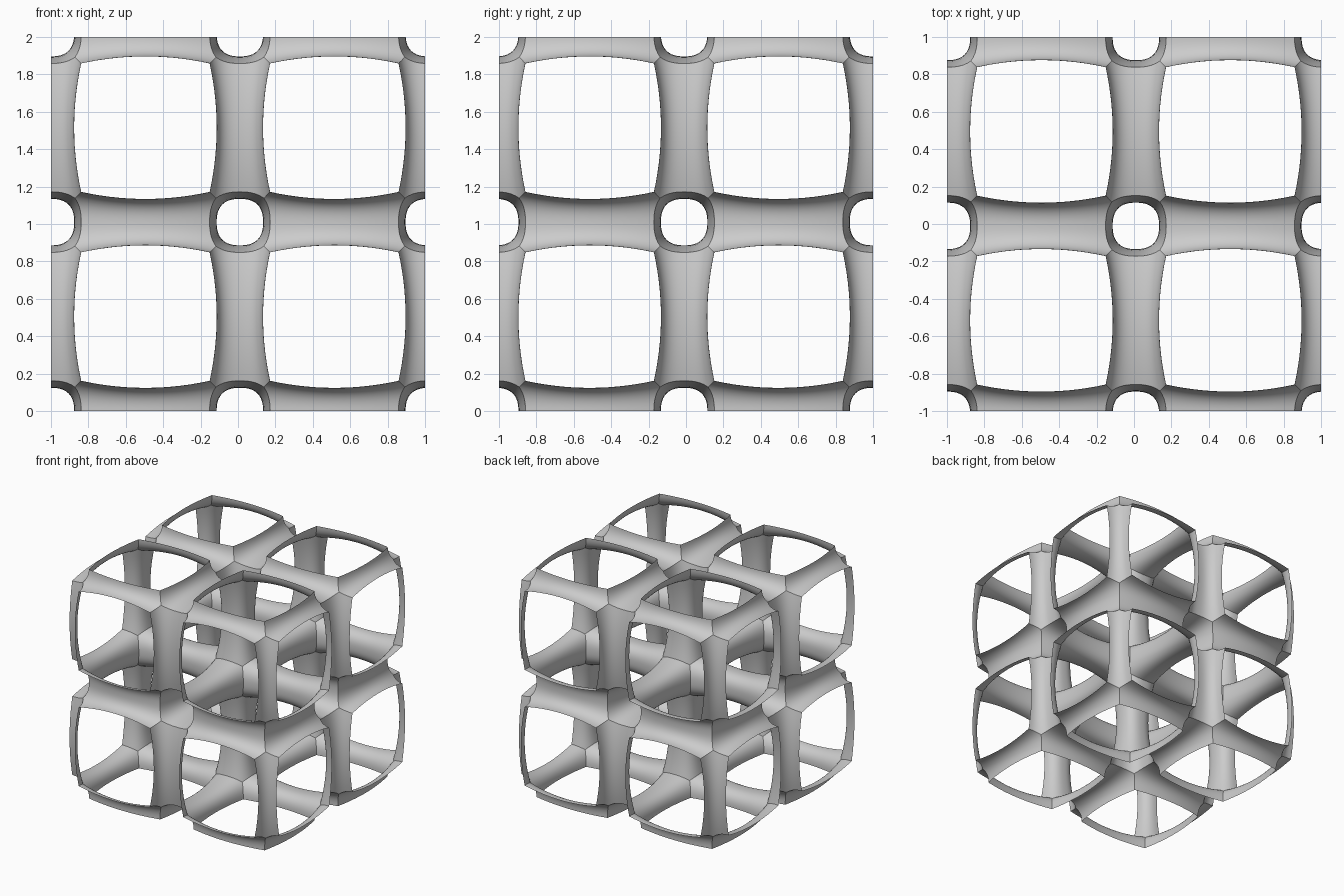
import bpy, bmesh
from math import cos, sin, pi
from mathutils import Vector

if "Cube" in bpy.data.objects:
    bpy.data.objects.remove(bpy.data.objects["Cube"])

P = 1.01            # lattice period
ROUND, ALONG = 48, 14
EXP = 2.5           # cross-section squareness
ORIGIN = Vector((-1, 1 - 2 * P, 0))


def half_width(s):
    # tube flares from its middle towards the nodes
    d = abs(P / 2 - s) / (P / 2 - 0.16)
    return 0.124 + 0.038 * d ** 2


def miter(g, m):
    # distance from the node at which perpendicular tubes meet
    s = 0.15
    for _ in range(40):
        s = half_width(s) * g * m
    return s


def add_tube(bm, start, axis):
    rows = []
    for i in range(ROUND):
        a = 2 * pi * i / ROUND
        c, n = cos(a), sin(a)
        g = (abs(c) ** EXP + abs(n) ** EXP) ** (-1 / EXP)
        s0 = miter(g, max(abs(c), abs(n)))
        row = []
        for j in range(ALONG + 1):
            s = s0 + (P - 2 * s0) * j / ALONG
            r = half_width(s) * g
            p = Vector((0, 0, 0))
            p[axis], p[(axis + 1) % 3], p[(axis + 2) % 3] = s, r * c, r * n
            row.append(bm.verts.new(start + p))
        rows.append(row)
    for i in range(ROUND):
        a, b = rows[i], rows[(i + 1) % ROUND]
        for j in range(ALONG):
            bm.faces.new((a[j], b[j], b[j + 1], a[j + 1]))


# hollow struts along every lattice edge
bm = bmesh.new()
for axis in range(3):
    for k in range(2):
        for u in range(3):
            for v in range(3):
                idx = [0, 0, 0]
                idx[axis], idx[(axis + 1) % 3], idx[(axis + 2) % 3] = k, u, v
                add_tube(bm, ORIGIN + Vector(idx) * P, axis)
bmesh.ops.remove_doubles(bm, verts=bm.verts, dist=0.0005)

# trim the lattice open at the bounding cube
centre = Vector((0, 0, 1))
for axis in range(3):
    for sign in (-1, 1):
        no = Vector((0, 0, 0))
        no[axis] = sign
        bmesh.ops.bisect_plane(bm, geom=bm.verts[:] + bm.edges[:] + bm.faces[:],
                               dist=1e-5, plane_co=centre + no, plane_no=no,
                               clear_outer=True)
bmesh.ops.recalc_face_normals(bm, faces=bm.faces)

mesh = bpy.data.meshes.new("tube_lattice")
bm.to_mesh(mesh)
bm.free()
lattice = bpy.data.objects.new("tube_lattice", mesh)
bpy.context.collection.objects.link(lattice)
bpy.context.view_layer.objects.active = lattice
lattice.select_set(True)
bpy.ops.object.shade_smooth_by_angle(angle=0.6)
